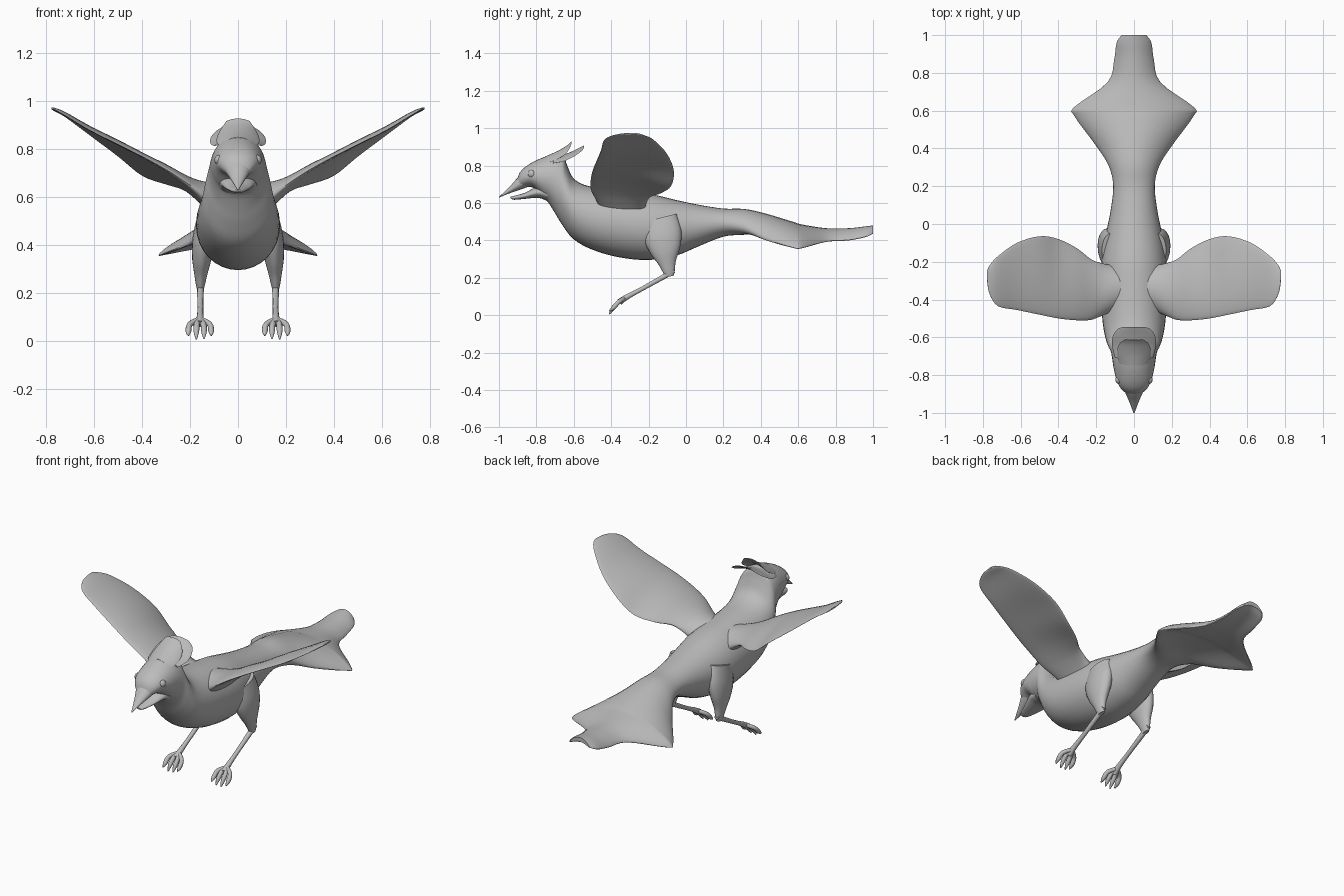
import bpy, bmesh, math
from mathutils import Vector

grey = bpy.data.materials.new("plumage_grey")
grey.diffuse_color = (0.5, 0.5, 0.5, 1)


def smooth_rows(rows, n):
    """Catmull-Rom interpolation of section rows."""
    out = []
    for i in range(len(rows) - 1):
        a, b, c, d = (rows[max(i - 1, 0)], rows[i], rows[i + 1], rows[min(i + 2, len(rows) - 1)])
        for k in range(n):
            t = k / n
            out.append([0.5 * (2 * q + (r - p) * t + (2 * p - 5 * q + 4 * r - s) * t * t
                               + (3 * q - p - 3 * r + s) * t ** 3)
                        for p, q, r, s in zip(a, b, c, d)])
    out.append(list(rows[-1]))
    return out


def finish(name, bm, mirror, angle=50):
    bmesh.ops.recalc_face_normals(bm, faces=bm.faces)
    me = bpy.data.meshes.new(name)
    bm.to_mesh(me)
    bm.free()
    me.materials.append(grey)
    ob = bpy.data.objects.new(name, me)
    bpy.context.collection.objects.link(ob)
    if mirror:
        ob.modifiers.new("mirror", 'MIRROR').use_mirror_merge = False
    bpy.ops.object.select_all(action='DESELECT')
    ob.select_set(True)
    bpy.context.view_layer.objects.active = ob
    bpy.ops.object.shade_smooth_by_angle(angle=math.radians(angle))
    return ob


def loft(name, rings, mirror=False):
    bm = bmesh.new()
    vs = [[bm.verts.new(p) for p in ring] for ring in rings]
    n = len(vs[0])
    for a, b in zip(vs, vs[1:]):
        for j in range(n):
            bm.faces.new((a[j], a[(j + 1) % n], b[(j + 1) % n], b[j]))
    bm.faces.new(vs[0])
    bm.faces.new(vs[-1])
    return finish(name, bm, mirror)


def circle(n):
    return [(math.cos(2 * math.pi * j / n), math.sin(2 * math.pi * j / n)) for j in range(n)]


def spine_loft(name, rows, n=4, seg=32):
    """Rows: top y, top z, bottom y, bottom z, half width, edge droop."""
    rings = []
    for ty, tz, by, bz, w, droop in smooth_rows(rows, n):
        rings.append([(w * c, (ty + by) / 2 + s * (ty - by) / 2,
                       (tz + bz) / 2 + s * (tz - bz) / 2 - droop * c * c)
                      for c, s in circle(seg)])
    return loft(name, rings)


def tube(name, rows, n=3, seg=10):
    """Rows: x, y, z, radius."""
    pts = smooth_rows(rows, n)
    rings = []
    for i, p in enumerate(pts):
        d = (Vector(pts[min(i + 1, len(pts) - 1)][:3]) - Vector(pts[max(i - 1, 0)][:3])).normalized()
        u = Vector((1, 0, 0))
        u = (u - d * u.dot(d)).normalized()
        v = d.cross(u)
        rings.append([Vector(p[:3]) + p[3] * (c * u + s * v) for c, s in circle(seg)])
    return loft(name, rings, True)


# Head, neck, body and drooping tail fan in one skin
spine_loft("body", [
    (-.905, .71, -.90, .675, .03, 0),
    (-.89, .76, -.86, .685, .065, 0),
    (-.85, .80, -.815, .68, .09, 0),
    (-.78, .837, -.765, .63, .106, 0),
    (-.71, .858, -.735, .60, .114, 0),
    (-.655, .85, -.70, .545, .122, 0),
    (-.635, .80, -.66, .48, .136, 0),
    (-.60, .73, -.60, .405, .152, 0),
    (-.52, .69, -.50, .35, .167, 0),
    (-.36, .67, -.36, .31, .175, 0),
    (-.20, .65, -.20, .295, .172, 0),
    (-.05, .615, -.05, .32, .148, 0),
    (.07, .59, .06, .365, .125, 0),
    (.20, .57, .20, .42, .11, .005),
    (.31, .568, .31, .43, .135, .03),
    (.42, .545, .42, .445, .205, .085),
    (.57, .50, .57, .435, .315, .105),
    (.62, .485, .62, .425, .315, .095),
    (.75, .465, .75, .415, .14, .045),
    (.87, .465, .87, .42, .105, .04),
    (.96, .475, .96, .435, .092, .035),
    (1.0, .48, 1.0, .455, .065, .03)])

# Open beak
spine_loft("upper_beak", [
    (-.84, .79, -.82, .70, .075, 0), (-.90, .735, -.86, .68, .052, 0),
    (-.94, .69, -.92, .66, .03, 0), (-.975, .656, -.965, .643, .014, 0),
    (-1.0, .633, -1.0, .628, .003, 0)], seg=20)
spine_loft("lower_beak", [
    (-.74, .69, -.74, .61, .08, 0), (-.80, .685, -.79, .627, .072, 0),
    (-.86, .655, -.86, .622, .05, 0), (-.92, .638, -.92, .617, .025, 0),
    (-.938, .634, -.938, .626, .008, 0)], seg=20)

# Two curved crest feathers plates
spine_loft("upper_crest", [
    (-.75, .85, -.75, .835, .075, .03), (-.69, .876, -.69, .86, .09, .035),
    (-.64, .905, -.635, .893, .08, .03), (-.613, .928, -.611, .924, .05, .01)])
spine_loft("lower_crest", [
    (-.71, .85, -.71, .835, .10, .03), (-.65, .86, -.65, .848, .115, .03),
    (-.60, .88, -.595, .87, .113, .025), (-.56, .90, -.558, .893, .09, .02),
    (-.546, .907, -.545, .903, .06, .01)])

# Eyes
bm = bmesh.new()
bmesh.ops.create_uvsphere(bm, u_segments=16, v_segments=10, radius=.022)
bmesh.ops.translate(bm, vec=(.077, -.825, .755), verts=bm.verts)
finish("eyes", bm, True)

# Wings. Rows: x, leading y, leading z, trailing y, trailing z, thickness, camber
wing = []
for x, ly, lz, ty, tz, th, cam in smooth_rows([
        (.06, -.45, .56, -.22, .55, .17, .01),
        (.13, -.47, .60, -.215, .585, .12, .01),
        (.18, -.49, .635, -.205, .615, .08, .01),
        (.23, -.508, .67, -.185, .638, .055, .015),
        (.30, -.51, .715, -.13, .655, .042, .025),
        (.40, -.50, .77, -.08, .69, .034, .03),
        (.50, -.48, .82, -.065, .77, .028, .025),
        (.62, -.455, .88, -.10, .86, .024, .015),
        (.72, -.435, .94, -.17, .935, .018, .008),
        (.765, -.37, .965, -.22, .96, .014, .003),
        (.778, -.30, .97, -.25, .97, .008, 0)], 4):
    wing.append([(x, (ly + ty) / 2 + c * (ty - ly) / 2,
                  (lz + tz) / 2 + c * (tz - lz) / 2 + s * th / 2 + cam * (1 - c * c))
                 for c, s in circle(32)])
loft("wings", wing, True)

# Thighs. Rows: x, y, z, radius x, radius y
loft("thighs", [[(x + rx * c, y + ry * s, z + .25 * ry * s) for c, s in circle(20)]
                for x, y, z, rx, ry in smooth_rows([
                    (.125, -.14, .52, .045, .09), (.14, -.125, .43, .05, .10),
                    (.15, -.11, .35, .042, .08), (.155, -.10, .28, .028, .046),
                    (.157, -.09, .23, .018, .03), (.157, -.085, .207, .012, .02)], 4)], True)

# Shanks and toes
tube("shanks", [(.157, -.065, .238, .014), (.157, -.12, .205, .014),
                (.157, -.24, .138, .012), (.158, -.32, .095, .015), (.16, -.355, .07, .018)])
for i, (tx, tz) in enumerate([(.112, .022), (.142, .008), (.174, .006), (.207, .022)]):
    mx = .16 + (tx - .16) * .85
    tube("toe_%d" % (i + 1), [(.16, -.33, .09, .012), (mx, -.36, .07, .012),
                              (tx, -.388, .04, .012), (tx, -.41, tz, .003)])
